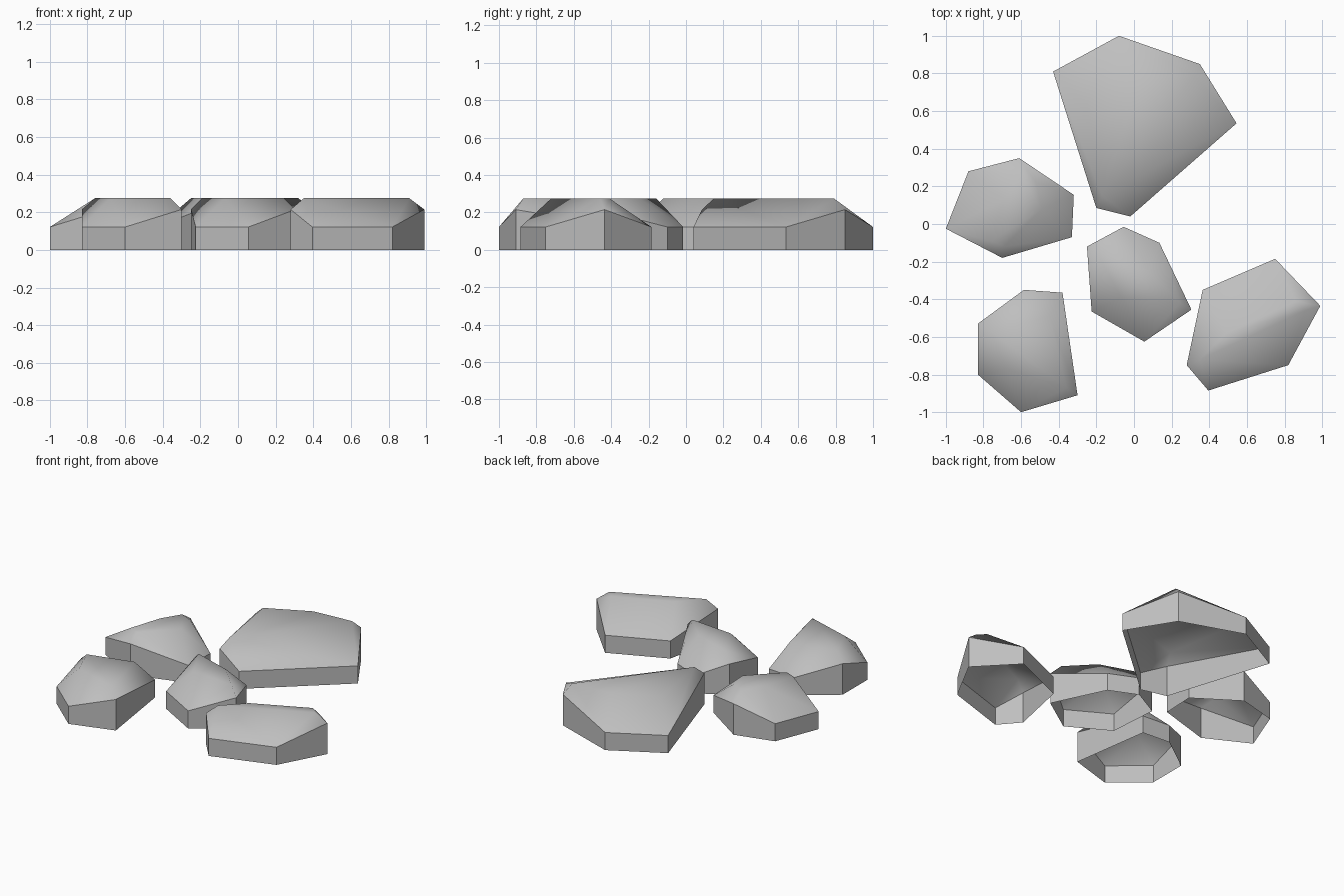
import bpy
import bmesh

TOP = 0.275        # height of the flat crown of every stone
HIGH_RIM = 0.215   # wall height at two opposite corners
LOW_RIM = 0.122    # wall height at the other four corners

default_cube = bpy.data.objects.get("Cube")
if default_cube:
    bpy.data.objects.remove(default_cube, do_unlink=True)


def make_material(name, colour):
    material = bpy.data.materials.new(name)
    material.use_nodes = True
    material.diffuse_color = colour
    shader = next(n for n in material.node_tree.nodes if n.type == "BSDF_PRINCIPLED")
    shader.inputs["Base Color"].default_value = colour
    shader.inputs["Roughness"].default_value = 0.9
    return material


def make_stone(name, outline, crown, material):
    """Six-sided stone: upright walls, an uneven rim and a faceted crown.

    The outline starts at a high corner; the corner opposite is high too.
    """
    bm = bmesh.new()
    for i, (x, y) in enumerate(outline):
        bm.verts.new((x, y, 0))
        bm.verts.new((x, y, HIGH_RIM if i % 3 == 0 else LOW_RIM))
    for x, y in crown:
        bm.verts.new((x, y, TOP))

    # Wrap the points in a convex skin and leave the underside open
    hull = bmesh.ops.convex_hull(bm, input=bm.verts[:])
    loose = {g for g in hull["geom_interior"] + hull["geom_unused"]
             if isinstance(g, bmesh.types.BMVert)}
    bmesh.ops.delete(bm, geom=list(loose), context="VERTS")
    bmesh.ops.recalc_face_normals(bm, faces=bm.faces[:])
    underside = [f for f in bm.faces if f.normal.z < -0.9]
    bmesh.ops.delete(bm, geom=underside, context="FACES")

    # Merge coplanar triangles into clean wall and crown faces
    bmesh.ops.dissolve_limit(bm, angle_limit=0.01, verts=[], edges=bm.edges[:])

    # Walls stay flat, the crown is softly shaded
    for face in bm.faces:
        face.smooth = face.normal.z > 0.1
    for edge in bm.edges:
        edge.smooth = all(f.smooth for f in edge.link_faces)

    mesh = bpy.data.meshes.new(name)
    bm.to_mesh(mesh)
    bm.free()
    mesh.materials.append(material)
    stone = bpy.data.objects.new(name, mesh)
    bpy.context.collection.objects.link(stone)
    return stone


stone_grey = make_material("stone grey", (0.52, 0.52, 0.52, 1))

# Large stone at the back
make_stone(
    "large_back_stone",
    [(.35, .85), (.545, .535), (-.02, .04), (-.2, .085), (-.43, .81), (-.08, 1)],
    [(.32, .79), (-.17, .15), (-.25, .63), (.04, .77)],
    stone_grey)

# Stone on the -x side
make_stone(
    "side_stone",
    [(-.61, .35), (-.32, .155), (-.33, -.07), (-.7, -.18), (-1, -.025), (-.88, .28)],
    [(-.61, .26), (-.52, .22), (-.49, .08), (-.69, -.12), (-.76, -.09), (-.69, .13)],
    stone_grey)

# Front stone on the -x side
make_stone(
    "front_corner_stone",
    [(-.83, -.53), (-.585, -.35), (-.38, -.365), (-.3, -.91), (-.6, -1), (-.83, -.8)],
    [(-.76, -.57), (-.45, -.49), (-.36, -.87), (-.68, -.77)],
    stone_grey)

# Small stone in the middle
make_stone(
    "middle_stone",
    [(-.25, -.12), (-.055, -.015), (.135, -.1), (.305, -.455), (.055, -.625), (-.225, -.465)],
    [(-.19, -.16), (.08, -.25), (.245, -.42), (-.07, -.39)],
    stone_grey)

# Front stone on the +x side
make_stone(
    "front_side_stone",
    [(.28, -.75), (.365, -.35), (.75, -.185), (.99, -.435), (.82, -.75), (.395, -.885)],
    [(.35, -.72), (.49, -.58), (.86, -.41), (.91, -.46)],
    stone_grey)
